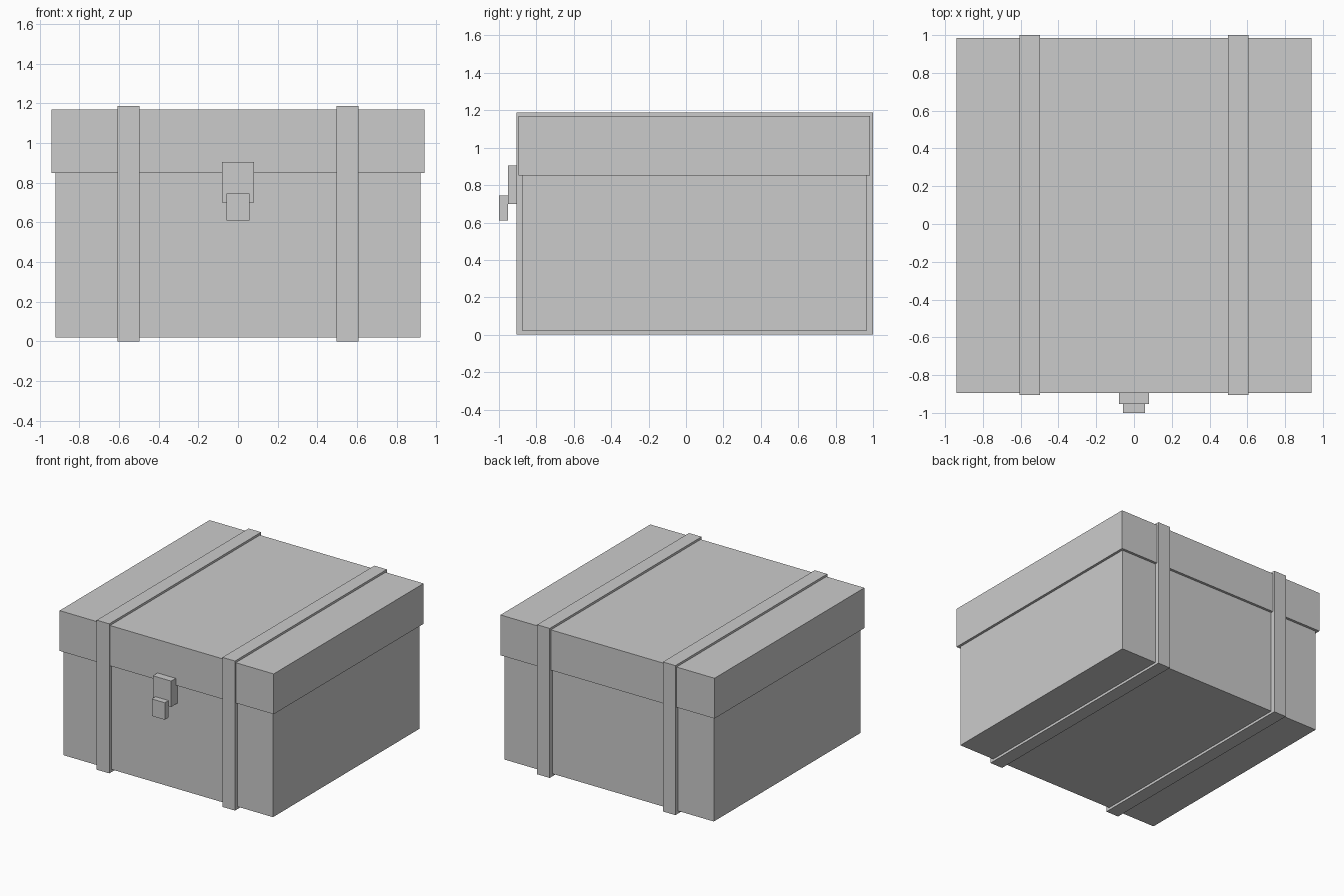
import bpy
from mathutils import Vector

default_cube = bpy.data.objects.get("Cube")
if default_cube:
    bpy.data.objects.remove(default_cube, do_unlink=True)

# Single plain grey for the whole chest
GREY = (0.6, 0.6, 0.6, 1.0)
grey = bpy.data.materials.new("plain_grey")
grey.use_nodes = True
grey.diffuse_color = GREY
grey.node_tree.nodes["Principled BSDF"].inputs["Base Color"].default_value = GREY


def box(name, low, high):
    """Add a flat-sided box spanning two opposite corners."""
    low, high = Vector(low), Vector(high)
    bpy.ops.mesh.primitive_cube_add(size=1, location=(low + high) / 2)
    obj = bpy.context.object
    obj.name = name
    obj.scale = high - low
    bpy.ops.object.transform_apply(location=False, rotation=False, scale=True)
    obj.data.materials.append(grey)
    return obj


# Chest body and overhanging lid
box("chest_body", (-0.92, -0.875, 0.02), (0.92, 0.965, 0.85))
box("chest_lid", (-0.94, -0.895, 0.85), (0.94, 0.985, 1.17))

# Straps wrapping the chest on both sides
for side, x in (("right", -0.552), ("left", 0.552)):
    box(side + "_strap", (x - 0.055, -0.905, 0), (x + 0.055, 1.0, 1.187))

# Front latch: plate reaching back to the body, with a small tab in front
box("latch_plate", (-0.08, -0.953, 0.70), (0.08, -0.875, 0.905))
box("latch_tab", (-0.057, -1.0, 0.61), (0.057, -0.953, 0.745))
